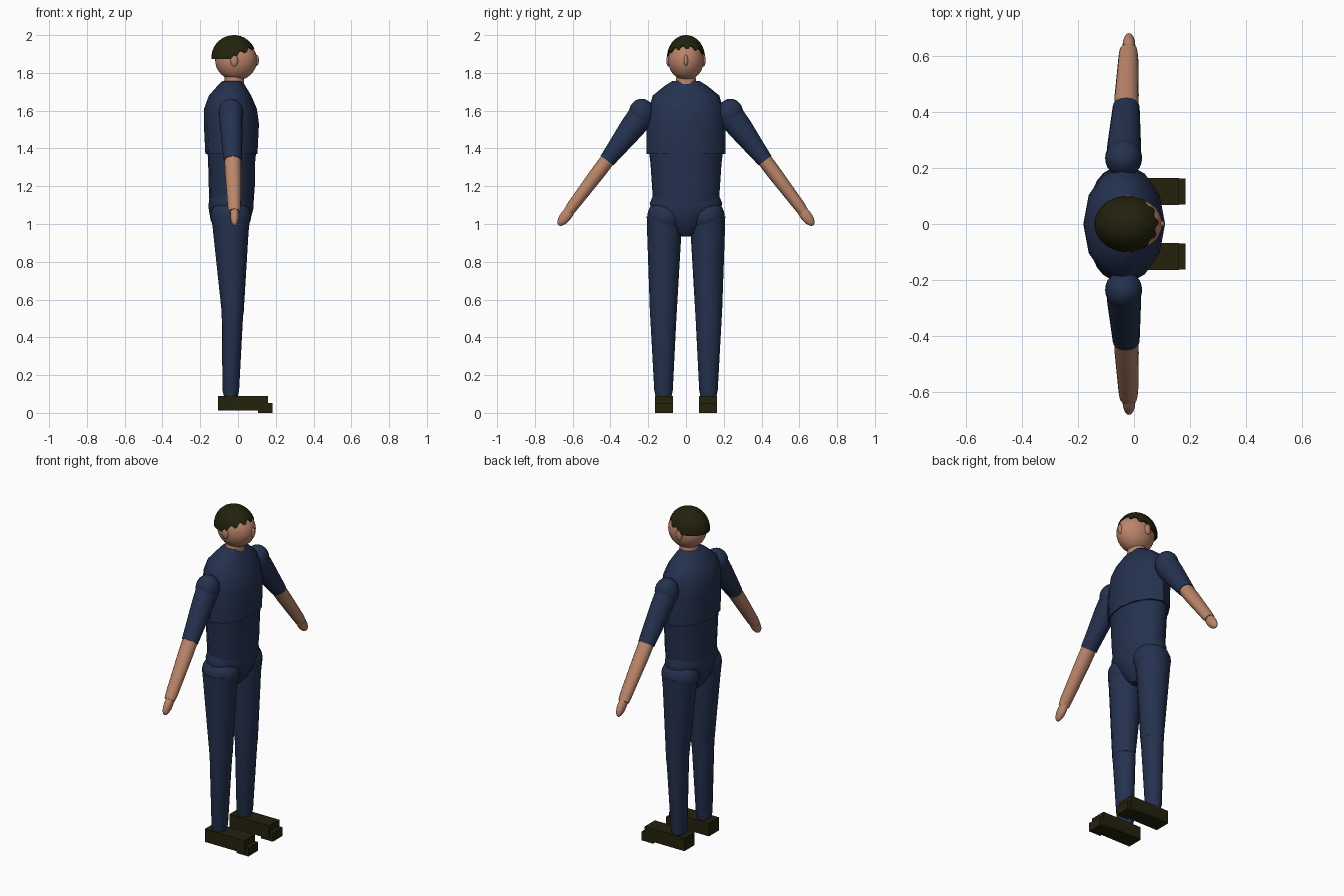
import bpy, bmesh, math
from mathutils import Vector

if "Cube" in bpy.data.objects:
    bpy.data.objects.remove(bpy.data.objects["Cube"])


def material(name, rgb):
    m = bpy.data.materials.new(name)
    m.diffuse_color = (*rgb, 1)
    m.use_nodes = True
    m.node_tree.nodes["Principled BSDF"].inputs["Base Color"].default_value = m.diffuse_color
    return m


SKIN = material("skin", (0.50, 0.235, 0.145))
NAVY = material("navy cloth", (0.018, 0.031, 0.078))
DARK = material("dark olive", (0.017, 0.016, 0.004))


def finish(bm, name, mat, angle=40):
    bmesh.ops.recalc_face_normals(bm, faces=bm.faces)
    me = bpy.data.meshes.new(name)
    bm.to_mesh(me)
    bm.free()
    me.materials.append(mat)
    ob = bpy.data.objects.new(name, me)
    bpy.context.collection.objects.link(ob)
    bpy.ops.object.select_all(action='DESELECT')
    ob.select_set(True)
    bpy.context.view_layer.objects.active = ob
    bpy.ops.object.shade_smooth_by_angle(angle=math.radians(angle))
    return ob


def loft(name, sections, mat, axis=(0, 0, 1), n=16, angle=40):
    """Elliptical rings (x, y, z, radius in x, radius across) bridged into a capped tube."""
    u = Vector((1, 0, 0))
    v = Vector(axis).normalized().cross(u)
    bm = bmesh.new()
    rings = []
    for x, y, z, ru, rv in sections:
        c = Vector((x, y, z))
        rings.append([bm.verts.new(c + u * ru * math.cos(a) + v * rv * math.sin(a))
                      for a in (2 * math.pi * i / n for i in range(n))])
    for a, b in zip(rings, rings[1:]):
        for i in range(n):
            j = (i + 1) % n
            bm.faces.new((a[i], a[j], b[j], b[i]))
    bm.faces.new(rings[0])
    bm.faces.new(rings[-1])
    return finish(bm, name, mat, angle)


def ball(name, center, radii, mat, tilt=0, seg=24):
    bm = bmesh.new()
    bmesh.ops.create_uvsphere(bm, u_segments=seg, v_segments=seg // 2, radius=1)
    bmesh.ops.scale(bm, vec=radii, verts=bm.verts)
    ob = finish(bm, name, mat, 60)
    ob.location = center
    ob.rotation_euler.x = tilt
    return ob


def box(name, lo, hi, mat):
    bm = bmesh.new()
    bmesh.ops.create_cube(bm, size=1)
    for w in bm.verts:
        w.co = Vector([(lo[i] + hi[i]) / 2 + w.co[i] * (hi[i] - lo[i]) for i in range(3)])
    return finish(bm, name, mat, 20)


# Torso: chest over abdomen over pelvis
loft("chest", [(-.035, 0, 1.37, .138, .210), (-.035, 0, 1.53, .146, .208),
               (-.04, 0, 1.61, .140, .198), (-.042, 0, 1.68, .112, .176),
               (-.035, 0, 1.73, .075, .115), (-.03, 0, 1.757, .052, .072)], NAVY, n=12)
loft("abdomen", [(-.035, 0, 1.08, .115, .172), (-.033, 0, 1.2, .122, .180),
                 (-.034, 0, 1.32, .124, .188), (-.032, 0, 1.40, .130, .198)], NAVY)
loft("pelvis", [(-.04, 0, .935, .05, .035), (-.04, 0, .96, .075, .07),
                (-.04, 0, 1.02, .105, .125), (-.037, 0, 1.08, .118, .185),
                (-.037, 0, 1.11, .118, .192), (-.037, 0, 1.15, .112, .175)], NAVY)

# Neck and head
loft("neck", [(-.022, 0, 1.72, .056, .058), (-.02, 0, 1.765, .052, .052),
              (-.018, 0, 1.81, .05, .05)], SKIN)
ball("head", (-.01, 0, 1.868), (.111, .094, .108), SKIN, seg=32)
ball("nose", (.098, 0, 1.866), (.013, .011, .030), SKIN, seg=16)

# Hair cap with an uneven fringe at the front
bm = bmesh.new()
N, R = 48, 9
top = bm.verts.new((-.022, 0, 2.0))
rings = []
for k in range(1, R + 1):
    ring = []
    for i in range(N):
        a = 2 * math.pi * i / N
        front = max(0.0, math.cos(a) + .1) / 1.1
        zlow = 1.874 + .062 * front ** .7
        if front > .15:
            zlow += .009 * (1 if (i // 2) % 2 else -1)
        tmax = math.acos(max(-.15, min(1, (zlow - 1.88) / .12)))
        t = tmax * k / R
        ring.append(bm.verts.new((-.022 + .119 * math.sin(t) * math.cos(a),
                                  .101 * math.sin(t) * math.sin(a), 1.88 + .12 * math.cos(t))))
    rings.append(ring)
for i in range(N):
    j = (i + 1) % N
    bm.faces.new((top, rings[0][i], rings[0][j]))
    for a, b in zip(rings, rings[1:]):
        bm.faces.new((a[i], b[i], b[j], a[j]))
inner = bm.verts.new((-.022, 0, 1.885))
for i in range(N):
    bm.faces.new((inner, rings[-1][(i + 1) % N], rings[-1][i]))
finish(bm, "hair", DARK)

# Paired parts
for s, side in ((1, "left"), (-1, "right")):
    ball(side + "_ear", (-.02, s * .093, 1.866), (.02, .011, .033), SKIN, seg=16)

    # Arm: shoulder, sleeve, forearm, hand
    d = (0, s * .6, -.8)
    ball(side + "_shoulder", (-.037, s * .235, 1.587), (.066, .068, .076), NAVY)
    loft(side + "_sleeve", [(-.038, s * .235, 1.575, .062, .070),
                            (-.035, s * .285, 1.51, .060, .066),
                            (-.028, s * .418, 1.336, .048, .042)], NAVY, d)
    loft(side + "_forearm", [(-.028, s * .40, 1.36, .044, .039),
                             (-.026, s * .46, 1.28, .043, .039),
                             (-.02, s * .60, 1.095, .035, .031),
                             (-.02, s * .622, 1.065, .031, .027)], SKIN, d)
    ball(side + "_hand", (-.018, s * .634, 1.045), (.023, .030, .066), SKIN,
         tilt=s * math.radians(38), seg=20)

    # Leg: rounded hip, thigh, shin
    ball(side + "_hip", (-.038, s * .107, 1.04), (.108, .098, .095), NAVY)
    loft(side + "_thigh", [(-.038, s * .116, 1.04, .103, .092),
                           (-.038, s * .115, .96, .094, .091),
                           (-.028, s * .120, .53, .058, .071)], NAVY)
    loft(side + "_shin", [(-.028, s * .120, .56, .060, .072),
                          (-.030, s * .120, .50, .056, .069),
                          (-.038, s * .119, .12, .044, .049),
                          (-.038, s * .119, .085, .036, .042)], NAVY)

    # Shoe: main block and lower toe block
    ys = sorted((s * .068, s * .165))
    box(side + "_shoe", (-.105, ys[0], .012), (.16, ys[1], .09), DARK)
    yt = sorted((s * .070, s * .163))
    box(side + "_shoe_toe", (.105, yt[0], 0), (.183, yt[1], .052), DARK)
